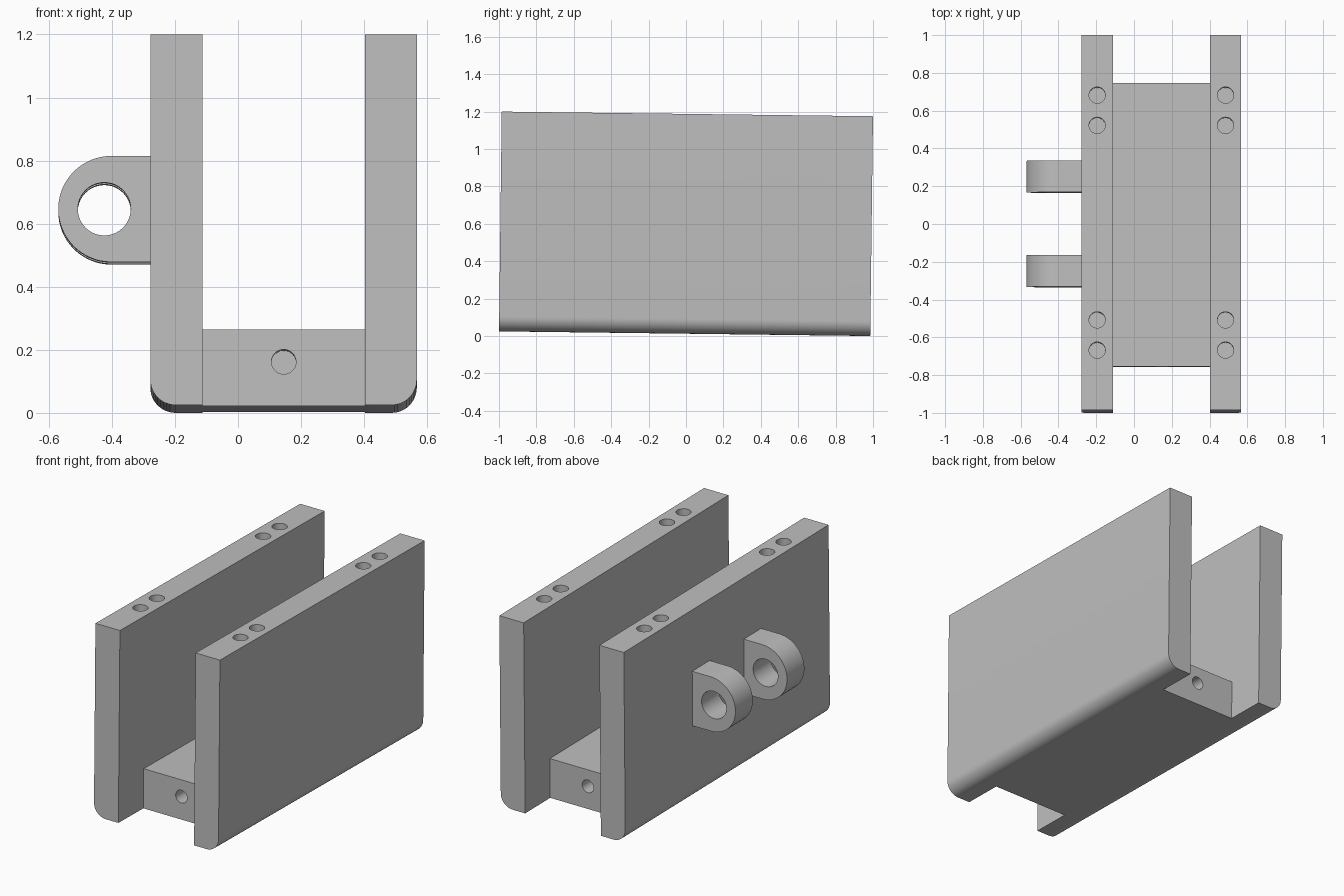
import bpy, bmesh, math
from mathutils import Matrix, Vector

if "Cube" in bpy.data.objects:
    bpy.data.objects.remove(bpy.data.objects["Cube"])

LENGTH, HEIGHT, TILT = 1.985, 1.175, 0.0125
X0, X1, X2, X3 = -0.278, -0.112, 0.402, 0.567   # wall faces, left to right
RADIUS = 0.08

gray = bpy.data.materials.new("plain gray")
gray.diffuse_color = (0.52, 0.52, 0.52, 1)
gray.use_nodes = True
gray.node_tree.nodes["Principled BSDF"].inputs["Base Color"].default_value = gray.diffuse_color


def arc(cx, cz, r, a0, a1, n):
    return [(cx + r * math.cos(math.radians(a0 + (a1 - a0) * i / n)),
             cz + r * math.sin(math.radians(a0 + (a1 - a0) * i / n))) for i in range(n + 1)]


def finish(bm, name):
    bmesh.ops.recalc_face_normals(bm, faces=bm.faces)
    mesh = bpy.data.meshes.new(name)
    bm.to_mesh(mesh)
    bm.free()
    mesh.materials.append(gray)
    ob = bpy.data.objects.new(name, mesh)
    bpy.context.collection.objects.link(ob)
    return ob


def prism(name, outline, y0, y1):
    """Extrude an x-z outline along y."""
    bm = bmesh.new()
    face = bm.faces.new([bm.verts.new((x, y0, z)) for x, z in outline])
    ext = bmesh.ops.extrude_face_region(bm, geom=[face])
    verts = [g for g in ext["geom"] if isinstance(g, bmesh.types.BMVert)]
    bmesh.ops.translate(bm, verts=verts, vec=(0, y1 - y0, 0))
    return finish(bm, name)


def drill(target, center, radius, depth, axis):
    """Cut a round hole whose cutter is centred on the given point."""
    bm = bmesh.new()
    rot = Matrix.Rotation(math.pi / 2, 4, 'X') if axis == 'Y' else Matrix()
    bmesh.ops.create_cone(bm, cap_ends=True, segments=40, radius1=radius, radius2=radius,
                          depth=depth, matrix=Matrix.Translation(Vector(center)) @ rot)
    combine(target, finish(bm, "hole_cutter"), 'DIFFERENCE')


def combine(target, other, operation):
    mod = target.modifiers.new("combine", 'BOOLEAN')
    mod.operation, mod.object, mod.solver = operation, other, 'EXACT'
    bpy.context.view_layer.update()
    deps = bpy.context.evaluated_depsgraph_get()
    mesh = bpy.data.meshes.new_from_object(target.evaluated_get(deps))
    target.modifiers.clear()
    target.data = mesh
    bpy.data.objects.remove(other)


# Side walls with rounded outer bottom edges
half = LENGTH / 2
left = [(X1, 0), (X1, HEIGHT), (X0, HEIGHT)] + arc(X0 + RADIUS, RADIUS, RADIUS, 180, 270, 12)
right = [(X2, 0), (X2, HEIGHT), (X3, HEIGHT)] + arc(X3 - RADIUS, RADIUS, RADIUS, 0, -90, 12)
bracket = prism("bracket", left, -half, half)
combine(bracket, prism("right_wall", right, -half, half), 'UNION')

# Cross block joining the walls
block = [(X1 - 0.03, 0), (X2 + 0.03, 0), (X2 + 0.03, 0.242), (X1 - 0.03, 0.242)]
combine(bracket, prism("cross_block", block, -0.75, 0.75), 'UNION')

# Pair of hinge lugs on the left wall
LUG_Z, LUG_R = 0.63, 0.168
lug = ([(X0 + 0.03, LUG_Z + LUG_R)] + arc(-0.402, LUG_Z, LUG_R, 90, 270, 32)
       + [(X0 + 0.03, LUG_Z - LUG_R)])
for y in (-0.25, 0.25):
    ob = prism("hinge_lug", lug, y - 0.084, y + 0.084)
    drill(ob, (-0.424, y, LUG_Z), 0.084, 0.4, 'Y')
    combine(bracket, ob, 'UNION')

# Blind holes in the wall tops
for x in ((X0 + X1) / 2, (X2 + X3) / 2):
    for y in (-0.675, -0.515, 0.515, 0.675):
        drill(bracket, (x, y, HEIGHT), 0.043, 0.6, 'Z')

# Blind holes in both ends of the cross block
for y in (-0.75, 0.75):
    drill(bracket, (0.145, y, 0.14), 0.039, 0.6, 'Y')

# Slight backward tilt about the middle
bracket.data.transform(Matrix.Translation((0, 0, 0.6)) @ Matrix.Rotation(-TILT, 4, 'X')
                       @ Matrix.Translation((0, 0, -HEIGHT / 2)))
bpy.context.view_layer.objects.active = bracket
bracket.select_set(True)
bpy.ops.object.shade_smooth_by_angle(angle=math.radians(30))
